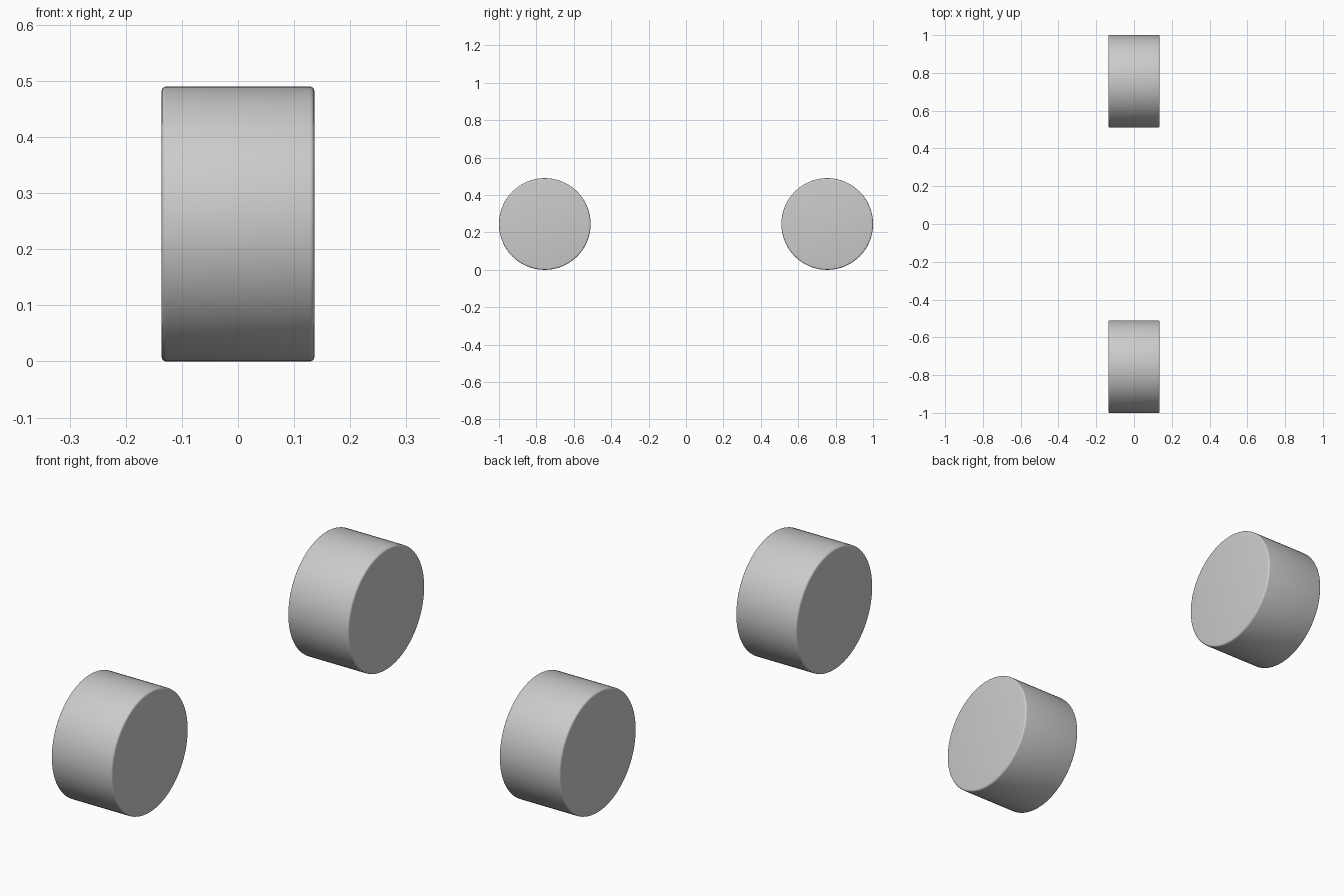
import bpy, math

if "Cube" in bpy.data.objects:
    bpy.data.objects.remove(bpy.data.objects["Cube"])

RADIUS, WIDTH, SPACING, EDGE = 0.245, 0.272, 0.755, 0.008


def make_wheel(name, y):
    # Solid drum lying along x, with a small rounded rim
    bpy.ops.mesh.primitive_cylinder_add(
        vertices=96, radius=RADIUS, depth=WIDTH,
        location=(0, y, RADIUS), rotation=(0, math.pi / 2, 0))
    wheel = bpy.context.object
    wheel.name = name
    bpy.ops.object.transform_apply(location=False, rotation=True, scale=True)
    bevel = wheel.modifiers.new("rounded_rim", 'BEVEL')
    bevel.width = EDGE
    bevel.segments = 4
    bevel.limit_method = 'ANGLE'
    bevel.angle_limit = math.radians(40)
    bpy.ops.object.modifier_apply(modifier=bevel.name)
    bpy.ops.object.shade_smooth_by_angle(angle=math.radians(30))
    return wheel


# Front and rear wheels
for name, side in (("front_wheel", -1), ("rear_wheel", 1)):
    make_wheel(name, side * SPACING)
